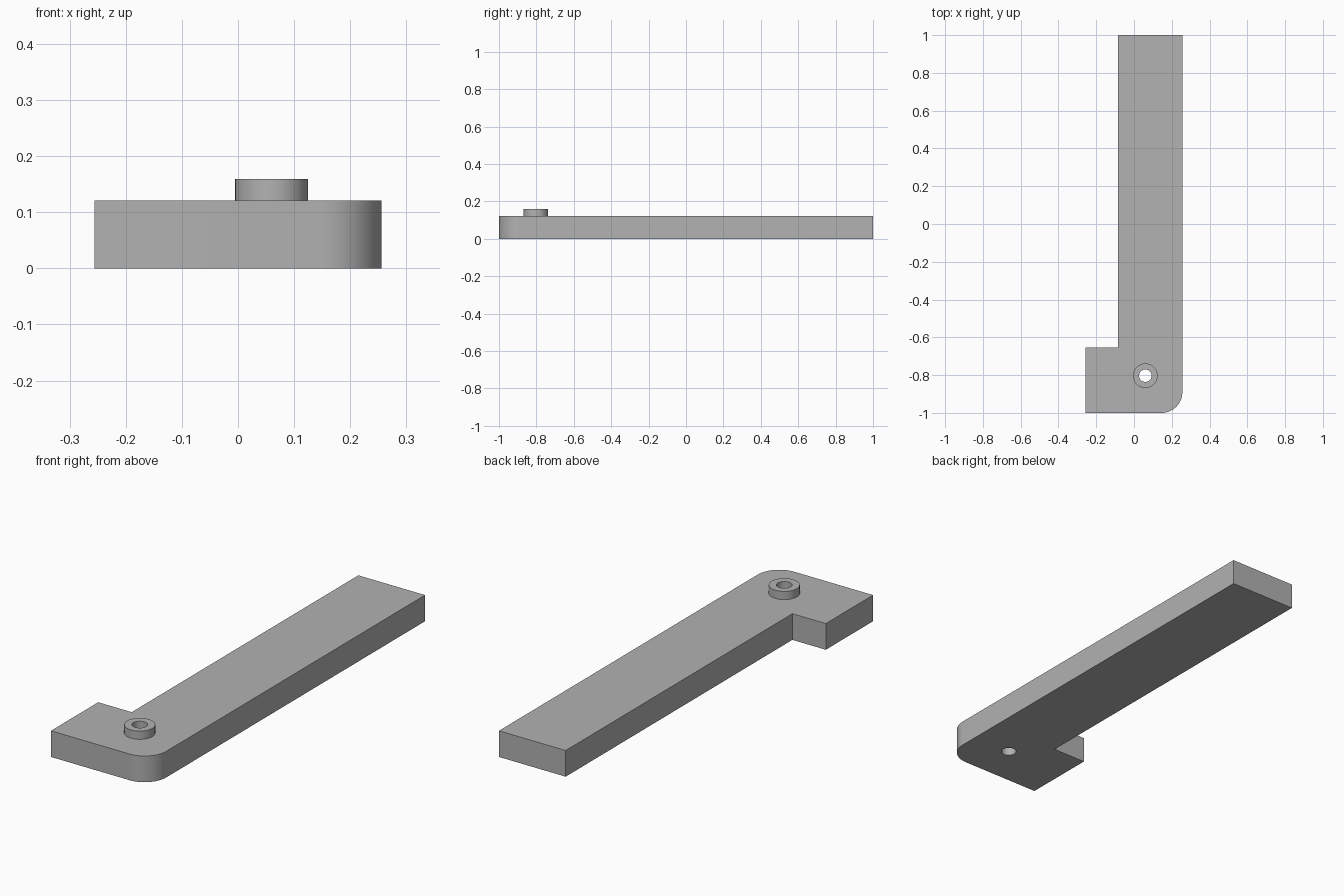
import bpy, bmesh, math

cube = bpy.data.objects.get("Cube")
if cube:
    bpy.data.objects.remove(cube, do_unlink=True)

HALF_W, ARM_X, FOOT_Y = 0.256, -0.085, -0.655
BODY_H, BOSS_TOP = 0.121, 0.159
CORNER_R, BOSS_R, BORE_R = 0.11, 0.065, 0.033
BOSS_X, BOSS_Y = 0.06, -0.803

grey = bpy.data.materials.new("plain_grey")
grey.use_nodes = True
colour = (0.445, 0.445, 0.445, 1)
grey.diffuse_color = colour
grey.node_tree.nodes["Principled BSDF"].inputs["Base Color"].default_value = colour


def prism(name, outline, z0, z1):
    """Extrude a counter-clockwise outline from z0 to z1."""
    bm = bmesh.new()
    base = bm.faces.new([bm.verts.new((x, y, z0)) for x, y in outline])
    top = bmesh.ops.extrude_face_region(bm, geom=[base], use_keep_orig=True)
    verts = [g for g in top["geom"] if isinstance(g, bmesh.types.BMVert)]
    bmesh.ops.translate(bm, verts=verts, vec=(0, 0, z1 - z0))
    bmesh.ops.recalc_face_normals(bm, faces=bm.faces)
    mesh = bpy.data.meshes.new(name)
    bm.to_mesh(mesh)
    bm.free()
    mesh.materials.append(grey)
    obj = bpy.data.objects.new(name, mesh)
    bpy.context.collection.objects.link(obj)
    return obj


def arc(cx, cy, r, start, end, steps):
    angles = [math.radians(start + (end - start) * i / steps) for i in range(steps + 1)]
    return [(cx + r * math.cos(a), cy + r * math.sin(a)) for a in angles]


def combine(target, tool, operation):
    """Apply a boolean and discard its tool."""
    mod = target.modifiers.new(operation, "BOOLEAN")
    mod.operation, mod.object, mod.solver = operation, tool, "EXACT"
    bpy.context.view_layer.objects.active = target
    bpy.ops.object.modifier_apply(modifier=mod.name)
    bpy.data.objects.remove(tool, do_unlink=True)


# L-shaped plate with one rounded corner
outline = [(-HALF_W, -1)]
outline += arc(HALF_W - CORNER_R, -1 + CORNER_R, CORNER_R, -90, 0, 20)
outline += [(HALF_W, 1), (ARM_X, 1), (ARM_X, FOOT_Y), (-HALF_W, FOOT_Y)]
plate = prism("bracket_plate", outline, 0, BODY_H)

# Raised boss, then the bore through everything
boss = prism("boss", arc(BOSS_X, BOSS_Y, BOSS_R, 0, 360, 64)[:-1], BODY_H / 2, BOSS_TOP)
combine(plate, boss, "UNION")
bore = prism("bore", arc(BOSS_X, BOSS_Y, BORE_R, 0, 360, 64)[:-1], -0.1, 0.3)
combine(plate, bore, "DIFFERENCE")

# Smooth the round walls, keep the edges crisp
bpy.ops.object.select_all(action="DESELECT")
plate.select_set(True)
bpy.context.view_layer.objects.active = plate
bpy.ops.object.shade_smooth_by_angle(angle=math.radians(30))
